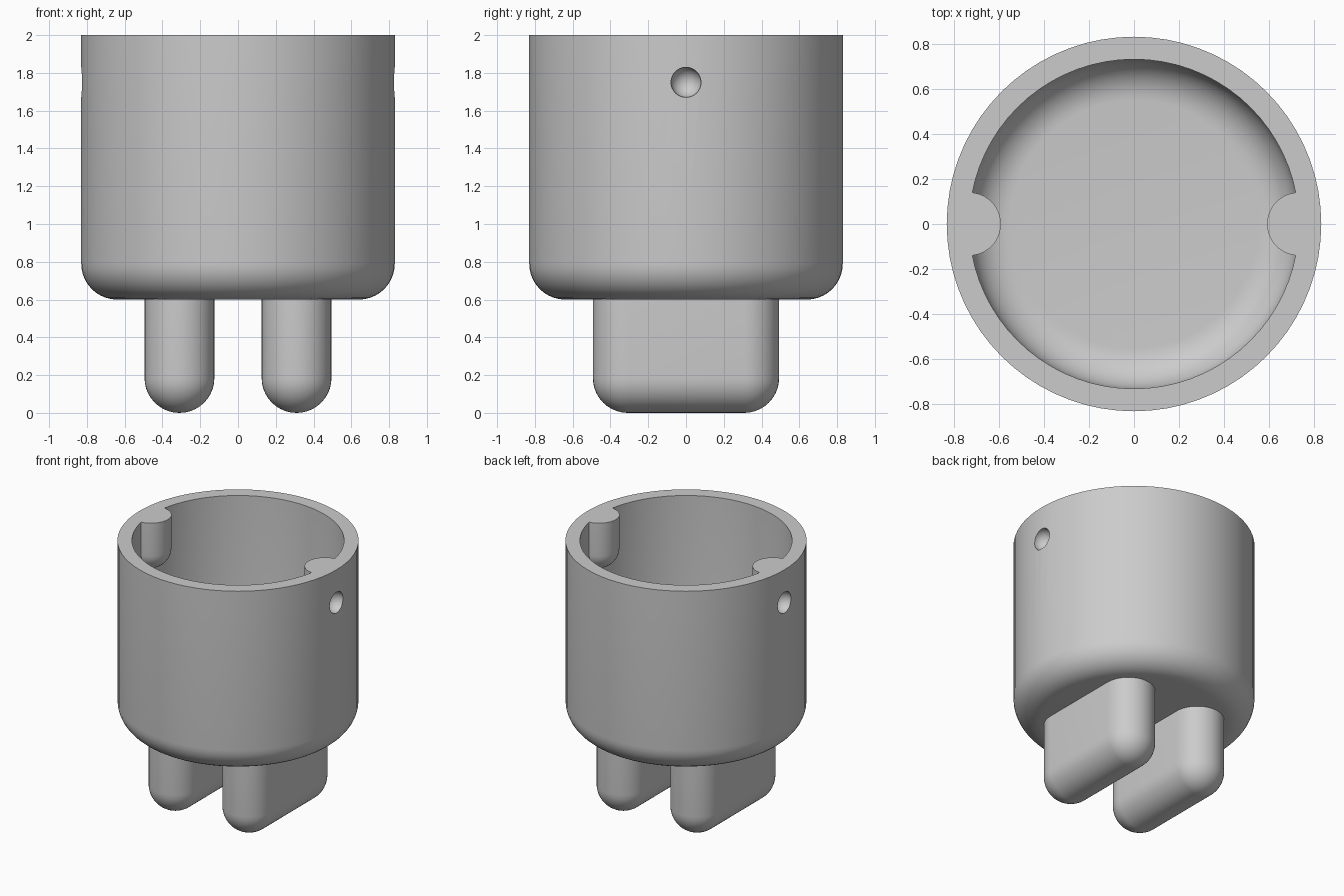
import bpy, bmesh, math
from mathutils import Vector, Matrix

cube = bpy.data.objects.get("Cube")
if cube:
    bpy.data.objects.remove(cube, do_unlink=True)

grey = bpy.data.materials.new("plain grey")
grey.use_nodes = True
COLOUR = (0.6, 0.6, 0.6, 1)
grey.diffuse_color = COLOUR
grey.node_tree.nodes["Principled BSDF"].inputs["Base Color"].default_value = COLOUR


def finish(name, bm):
    """Turn a bmesh into a named grey object."""
    bmesh.ops.recalc_face_normals(bm, faces=bm.faces)
    mesh = bpy.data.meshes.new(name)
    bm.to_mesh(mesh)
    bm.free()
    mesh.materials.append(grey)
    obj = bpy.data.objects.new(name, mesh)
    bpy.context.collection.objects.link(obj)
    return obj


def fillet(radius, floor, r, steps=10):
    """Rounded bottom corner of a lathe profile, from floor to wall."""
    arc = [math.radians(90 * i / steps) for i in range(steps + 1)]
    return [(radius - r + r * math.sin(a), floor + r - r * math.cos(a)) for a in arc]


def lathe(name, profile, segments=72):
    bm = bmesh.new()
    verts = [bm.verts.new((x, 0, z)) for x, z in profile]
    edges = [bm.edges.new(pair) for pair in zip(verts, verts[1:])]
    bmesh.ops.spin(bm, geom=verts + edges, axis=(0, 0, 1), cent=(0, 0, 0),
                   angle=math.tau, steps=segments)
    bmesh.ops.remove_doubles(bm, verts=bm.verts, dist=1e-4)
    return finish(name, bm)


def round_ended(name, r, low, high, centres, limit=9):
    """Hull of upright round-bottomed posts at the given centres."""
    bm = bmesh.new()
    for x, y in centres:
        for z in (low + r, high):
            ball = bmesh.ops.create_uvsphere(
                bm, u_segments=40, v_segments=20, radius=r,
                matrix=Matrix.Translation((x, y, z)))["verts"]
            for v in ball:
                v.co.z = min(v.co.z, high)
                v.co.x = max(-limit, min(limit, v.co.x))
    bmesh.ops.remove_doubles(bm, verts=bm.verts, dist=1e-4)
    hull = bmesh.ops.convex_hull(bm, input=bm.verts)
    spare = {g for g in hull["geom_interior"] + hull["geom_unused"]
             if isinstance(g, bmesh.types.BMVert)}
    bmesh.ops.delete(bm, geom=list(spare), context="VERTS")
    bmesh.ops.dissolve_limit(bm, angle_limit=0.01, verts=bm.verts, edges=bm.edges)
    return finish(name, bm)


def combine(target, tool, operation):
    mod = target.modifiers.new(operation.lower(), "BOOLEAN")
    mod.operation, mod.object, mod.solver = operation, tool, "EXACT"
    bpy.context.view_layer.objects.active = target
    bpy.ops.object.modifier_apply(modifier=mod.name)
    bpy.data.objects.remove(tool, do_unlink=True)


# Cup with rounded bottom, inside and out
outer = [(0, 0.6)] + fillet(0.83, 0.6, 0.19) + [(0.83, 2)]
inner = [(0, 0.7)] + fillet(0.73, 0.7, 0.18) + [(0.73, 2)]
cup = lathe("cup", outer + inner[::-1])

parts = [cup]
for side, word in ((1, "left"), (-1, "right")):
    # Round-bottomed boss on the inside wall
    boss = round_ended(word + "_boss", 0.14, 1.61, 2, [(side * 0.73, 0)], 0.78)
    combine(cup, boss, "UNION")
    # Round-ended dimple in the outside wall
    bm = bmesh.new()
    bmesh.ops.create_uvsphere(bm, u_segments=32, v_segments=16, radius=0.08,
                              matrix=Matrix.Translation((side * 0.82, 0, 1.75)))
    combine(cup, finish("dimple_cutter", bm), "DIFFERENCE")
    # Blade-like foot under the cup
    parts.append(round_ended(word + "_foot", 0.185, 0, 0.64,
                             [(side * 0.31, -0.308), (side * 0.31, 0.308)]))

# Smooth shading with sharp rims
bpy.ops.object.select_all(action="DESELECT")
for part in parts:
    part.select_set(True)
bpy.context.view_layer.objects.active = cup
bpy.ops.object.shade_smooth_by_angle(angle=math.radians(35))
